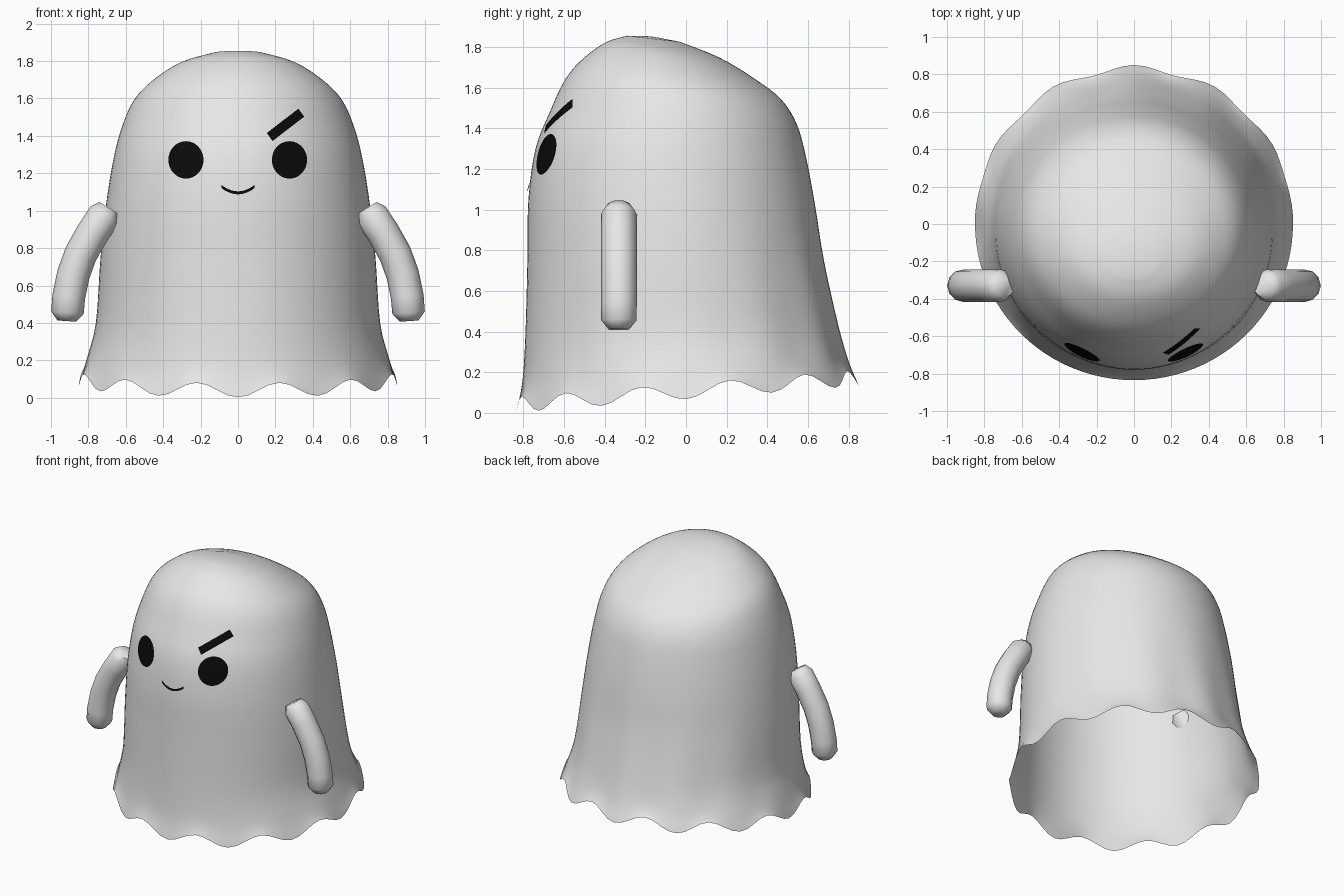
import bpy, bmesh, math
from mathutils import Vector
from mathutils.bvhtree import BVHTree

if "Cube" in bpy.data.objects:
    bpy.data.objects.remove(bpy.data.objects["Cube"])


def material(name, value):
    m = bpy.data.materials.new(name)
    m.diffuse_color = (value, value, value, 1)
    m.use_nodes = True
    m.node_tree.nodes["Principled BSDF"].inputs["Base Color"].default_value = m.diffuse_color
    return m


WHITE = material("sheet white", 0.8)
BLACK = material("face black", 0.003)


def finish(bm, name, mat, angle):
    me = bpy.data.meshes.new(name)
    bm.to_mesh(me)
    ob = bpy.data.objects.new(name, me)
    bpy.context.collection.objects.link(ob)
    me.materials.append(mat)
    bpy.ops.object.select_all(action='DESELECT')
    ob.select_set(True)
    bpy.context.view_layer.objects.active = ob
    bpy.ops.object.shade_smooth_by_angle(angle=math.radians(angle))
    return ob


def loft(bm, rings):
    """Skin a list of closed rings of points."""
    loops = [[bm.verts.new(p) for p in ring] for ring in rings]
    n = len(loops[0])
    for a, b in zip(loops, loops[1:]):
        for i in range(n):
            j = (i + 1) % n
            bm.faces.new((a[i], a[j], b[j], b[i]))
    return loops


def spline(keys, steps):
    """Catmull-Rom samples through tuples, paired with the key parameter."""
    out = []
    for i in range(len(keys) - 1):
        p = [keys[max(0, min(len(keys) - 1, i + k))] for k in (-1, 0, 1, 2)]
        for s in range(steps):
            t = s / steps
            out.append((i + t, [0.5 * (2 * b + (c - a) * t + (2 * a - 5 * b + 4 * c - d) * t * t
                                       + (3 * b - a - 3 * c + d) * t ** 3) for a, b, c, d in zip(*p)]))
    out.append((len(keys) - 1, list(keys[-1])))
    return out


# Body: tilted elliptical rings (front y, front z, back y, back z, half width)
PROFILE = [
    (-.835, .04, .835, .17, .85), (-.805, .16, .79, .26, .81), (-.79, .38, .745, .42, .76),
    (-.78, .75, .675, .75, .735), (-.775, 1.05, .635, 1.02, .705), (-.74, 1.30, .59, 1.26, .665),
    (-.67, 1.48, .545, 1.42, .62), (-.60, 1.63, .47, 1.54, .56), (-.52, 1.73, .35, 1.635, .47),
    (-.40, 1.82, .17, 1.745, .32), (-.29, 1.855, -.03, 1.825, .14),
]
SEG = 96
rings = []
for t, (yf, zf, yb, zb, hw) in spline(PROFILE, 4):
    fade = max(0, 1 - t / 1.6) ** 1.5          # hem waves die out upwards
    pleat = max(0, 1 - t / 4)                  # soft folds on the back
    ring = []
    for i in range(SEG):
        a = 2 * math.pi * i / SEG
        wave = math.cos(12 * a)
        back = max(0, -math.cos(a))
        k = 1 + 0.018 * wave * pleat * back
        f = (1 - math.cos(a)) / 2
        ring.append((hw * k * math.sin(a),
                     (yf + yb) / 2 - k * (yb - yf) / 2 * math.cos(a),
                     zf + (zb - zf) * f - 0.038 * wave * fade))
    rings.append(ring)
bm = bmesh.new()
top = loft(bm, rings)[-1]
apex = bm.verts.new((0, -.17, 1.852))
for i in range(SEG):
    bm.faces.new((top[i], top[(i + 1) % SEG], apex))
bm.normal_update()
surface = BVHTree.FromBMesh(bm)
finish(bm, "body", WHITE, 60)

# Arms: tapered tubes (x, z, radius), mirrored
ARM = [(.69, 1.015, .06), (.715, .975, .088), (.775, .885, .088), (.84, .77, .088),
       (.88, .66, .088), (.905, .54, .088), (.912, .455, .087), (.915, .41, .05)]
for side, name in ((1, "right_arm"), (-1, "left_arm")):
    rings = []
    for i, (x, z, r) in enumerate(ARM):
        a, b = ARM[max(0, i - 1)], ARM[min(len(ARM) - 1, i + 1)]
        d = Vector((b[0] - a[0], b[1] - a[1])).normalized()
        rings.append([(side * (x - d.y * r * math.cos(q)), -.33 + r * math.sin(q),
                       z + d.x * r * math.cos(q))
                      for q in (2 * math.pi * k / 12 for k in range(12))])
    bm = bmesh.new()
    loops = loft(bm, rings)
    bm.faces.new(loops[0])
    bm.faces.new(loops[-1])
    bmesh.ops.recalc_face_normals(bm, faces=bm.faces)
    finish(bm, name, WHITE, 60)


# Face details: thin patches laid on the front of the body
def patch(name, fn, nu, nv):
    bm = bmesh.new()
    grid = []
    for i in range(nu + 1):
        row = []
        for j in range(nv + 1):
            x, z = fn(i / nu, j / nv)
            hit = surface.ray_cast(Vector((x, -3, z)), Vector((0, 1, 0)))
            row.append(bm.verts.new(hit[0] + hit[1] * 0.008))
        grid.append(row)
    for i in range(nu):
        for j in range(nv):
            bm.faces.new((grid[i][j], grid[i + 1][j], grid[i + 1][j + 1], grid[i][j + 1]))
    bmesh.ops.remove_doubles(bm, verts=bm.verts, dist=1e-5)
    finish(bm, name, BLACK, 60)


def eye(cx):
    return lambda u, v: (cx + .093 * u * math.cos(2 * math.pi * v),
                         1.27 + .099 * u * math.sin(2 * math.pi * v))


def mouth(u, v):
    s = 2 * u - 1
    return .088 * s, 1.087 + .034 * s * s + .016 * v


patch("left_eye", eye(-.275), 4, 32)
patch("right_eye", eye(.272), 4, 32)
patch("eyebrow", lambda u, v: (.183 + .167 * u - .031 * v, 1.37 + .13 * u + .042 * v), 8, 2)
patch("mouth", mouth, 16, 1)
